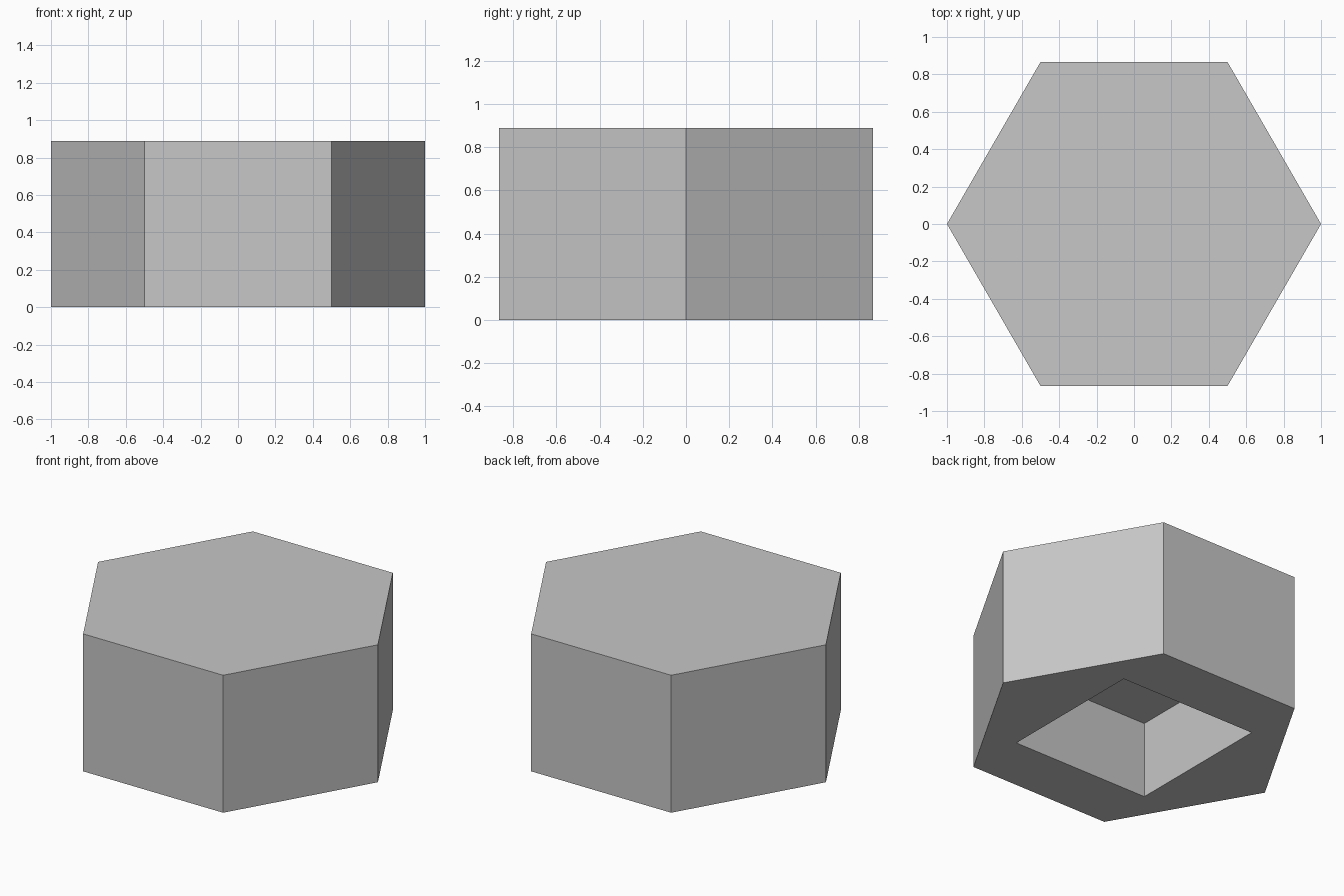
import bpy
import bmesh
import math

if "Cube" in bpy.data.objects:
    bpy.data.objects.remove(bpy.data.objects["Cube"])

HEIGHT = 0.888        # overall height
HALF = 0.489          # half width of the square socket
DEPTH = 0.494         # socket depth, measured up from the underside

grey = bpy.data.materials.new("plain_grey")
grey.diffuse_color = (0.57, 0.57, 0.57, 1.0)
grey.use_nodes = True
grey.node_tree.nodes["Principled BSDF"].inputs["Base Color"].default_value = grey.diffuse_color

bm = bmesh.new()


def ring(points, z):
    return [bm.verts.new((x, y, z)) for x, y in points]


def walls(lower, upper):
    n = len(lower)
    for i in range(n):
        j = (i + 1) % n
        bm.faces.new((lower[i], lower[j], upper[j], upper[i]))


# Hexagonal block
hexagon = [(math.cos(math.radians(60 * i)), math.sin(math.radians(60 * i))) for i in range(6)]
outer_low, outer_high = ring(hexagon, 0.0), ring(hexagon, HEIGHT)
walls(outer_low, outer_high)
bm.faces.new(outer_high)

# Square blind socket
square = [(HALF, HALF), (-HALF, HALF), (-HALF, -HALF), (HALF, -HALF)]
rim, ceiling = ring(square, 0.0), ring(square, DEPTH)
walls(rim, ceiling)
bm.faces.new(ceiling)

# Underside around the socket, split along the x axis corners
o = outer_low
bm.faces.new((o[1], o[2], rim[1], rim[0]))
bm.faces.new((o[4], o[5], rim[3], rim[2]))
bm.faces.new((o[0], o[1], rim[0], rim[3], o[5]))
bm.faces.new((o[3], o[4], rim[2], rim[1], o[2]))

bmesh.ops.recalc_face_normals(bm, faces=bm.faces[:])
mesh = bpy.data.meshes.new("hex_block")
bm.to_mesh(mesh)
bm.free()
mesh.materials.append(grey)

block = bpy.data.objects.new("hex_block", mesh)
bpy.context.collection.objects.link(block)
